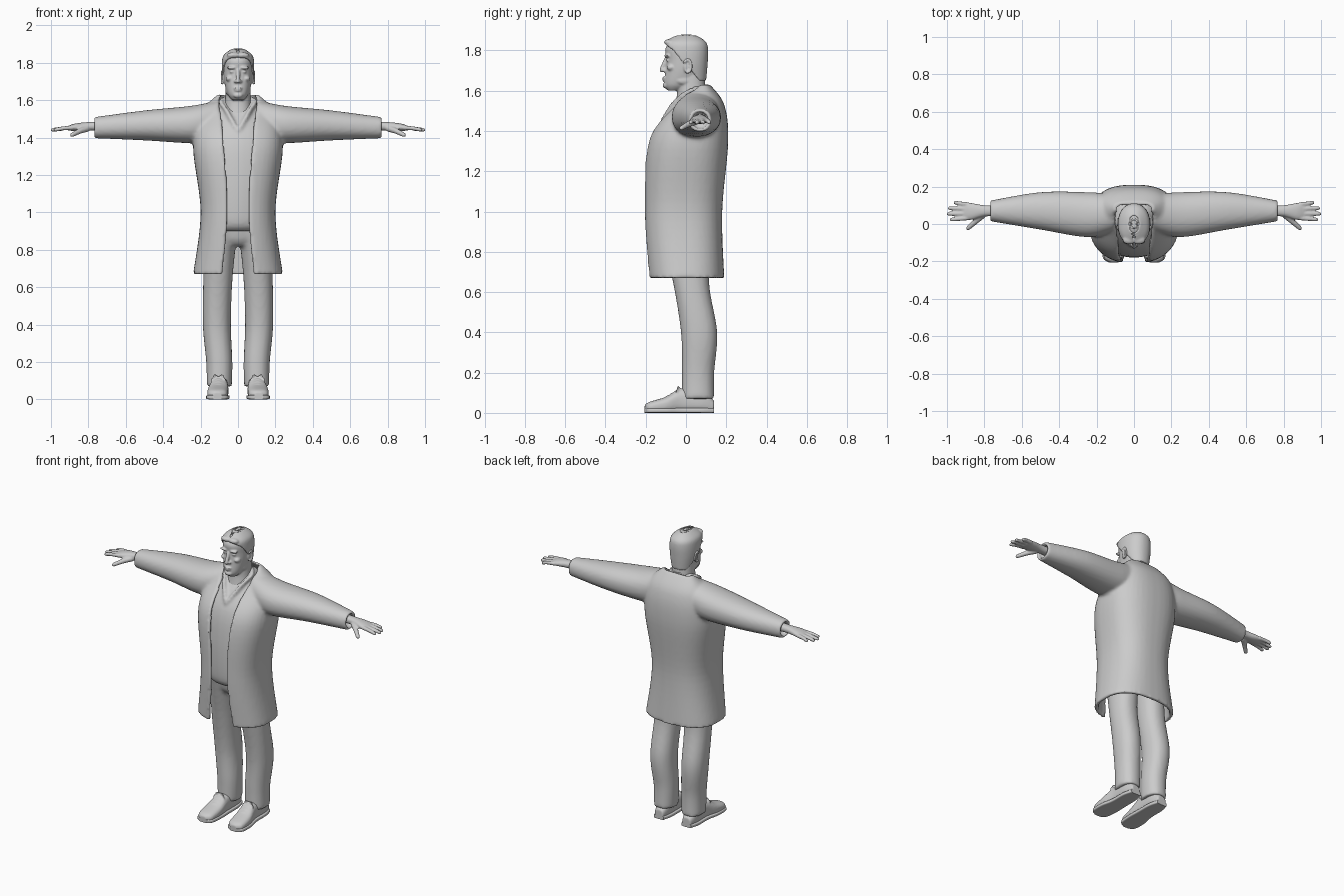
import bpy, bmesh, math
from mathutils import Vector, Matrix

cube = bpy.data.objects.get("Cube")
if cube:
    bpy.data.objects.remove(cube, do_unlink=True)

SIDES = (1, -1)
shade = (.6, .6, .6, 1)
grey = bpy.data.materials.new("plain_grey")
grey.use_nodes = True
grey.diffuse_color = shade
grey.node_tree.nodes["Principled BSDF"].inputs["Base Color"].default_value = shade


def spline(rows, steps=8):
    """Pass a smooth curve through rows of numbers."""
    last = len(rows) - 1
    curve = []
    for index in range(last):
        before, start, end, after = (rows[min(max(index + k, 0), last)] for k in (-1, 0, 1, 2))
        for step in range(steps):
            t = step / steps
            ease = t * t * (3 - 2 * t)
            leave, arrive = t * (1 - t) ** 2 / 2, t * t * (t - 1) / 2
            curve.append([b + (c - b) * ease + (c - a) * leave + (d - b) * arrive
                          for a, b, c, d in zip(before, start, end, after)])
    return curve + [list(rows[-1])]


def loft(bm, rings):
    """Skin closed rings of an even point count and cap both ends."""
    loops = [[bm.verts.new(point) for point in ring] for ring in rings]
    count = len(loops[0])
    for low, high in zip(loops, loops[1:]):
        for i in range(count):
            j = (i + 1) % count
            bm.faces.new((low[i], low[j], high[j], high[i]))
    for loop in (loops[0], loops[-1]):
        for i in range(count // 2 - 1):
            bm.faces.new((loop[i], loop[i + 1], loop[-i - 2], loop[-i - 1]))


def power(value, exponent):
    return math.copysign(abs(value) ** (2 / exponent), value)


def ovals(bm, rows, axis="z", exponent=2.2, side=1, count=32):
    """Loft of ovals: position on the axis, two centres, two radii."""
    rings = []
    for along, centre_u, centre_v, radius_u, radius_v in rows:
        ring = []
        for k in range(count):
            angle = math.tau * (k + .5) / count
            u = centre_u + radius_u * power(math.cos(angle), exponent)
            v = centre_v + radius_v * power(math.sin(angle), exponent)
            x, y, z = {"x": (along, u, v), "y": (u, along, v), "z": (u, v, along)}[axis]
            ring.append((side * x, y, z))
        rings.append(ring)
    loft(bm, rings)


def body(bm, rows):
    """Central loft from rows of height, front, back and half width."""
    ovals(bm, [(z, 0, (front + back) / 2, width, (back - front) / 2)
               for z, front, back, width in spline(rows)])


def wrap(bm, rows, thick, exponent, count=40):
    """Thick shell open at the front; the last value is the opening angle."""
    rings = []
    for z, front, back, width, opening in spline(rows):
        middle, depth = (front + back) / 2, (back - front) / 2
        outer, inner = [], []
        for k in range(count):
            angle = opening + (math.tau - 2 * opening) * k / (count - 1)
            across, ahead = power(math.sin(angle), exponent), power(math.cos(angle), exponent)
            outer.append((width * across, middle - depth * ahead, z))
            inner.append(((width - thick) * across, middle - (depth - thick) * ahead, z))
        rings.append(outer + inner[::-1])
    loft(bm, rings)


def tube(bm, points, start, end, count=12):
    """Tapered tube with rounded ends."""
    path = [Vector(point) for point in spline(points)]
    along = (path[-1] - path[0]).normalized()
    u = along.orthogonal().normalized()
    v = along.cross(u)
    rings = []
    for i, centre in enumerate(path):
        t = i / (len(path) - 1)
        tip = max(0, abs(2 * t - 1) * 5 - 4)
        radius = (start + (end - start) * t) * max(.3, math.sqrt(max(0, 1 - tip * tip)))
        rings.append([centre + radius * (u * math.cos(math.tau * k / count) + v * math.sin(math.tau * k / count))
                      for k in range(count)])
    loft(bm, rings)


def blob(bm, place, size):
    matrix = Matrix.Translation(place) @ Matrix.Diagonal((*size, 1))
    bmesh.ops.create_uvsphere(bm, u_segments=20, v_segments=14, radius=1, matrix=matrix)


def finish(bm, name, voxel=0, mirror=False):
    """Make the object; a voxel size fuses its pieces into one soft surface."""
    bmesh.ops.recalc_face_normals(bm, faces=bm.faces)
    mesh = bpy.data.meshes.new(name)
    bm.to_mesh(mesh)
    bm.free()
    mesh.materials.append(grey)
    part = bpy.data.objects.new(name, mesh)
    bpy.context.scene.collection.objects.link(part)
    for other in bpy.context.selected_objects:
        other.select_set(False)
    part.select_set(True)
    bpy.context.view_layer.objects.active = part
    bpy.ops.object.shade_smooth_by_angle(angle=math.radians(50))
    if mirror:
        part.modifiers.new("mirror", "MIRROR").use_mirror_merge = False
    if voxel:
        fuse = part.modifiers.new("fuse", "REMESH")
        fuse.mode, fuse.voxel_size, fuse.use_smooth_shade = "VOXEL", voxel, True
        soften = part.modifiers.new("soften", "SMOOTH")
        soften.factor, soften.iterations = .5, 3


# Coat: hem, waist, chest, shoulder and collar, with hollow cuffs on the sleeves
bm = bmesh.new()
coat = [(.67, -.19, .19, .24, .09), (1, -.21, .18, .2, .06), (1.35, -.19, .21, .24, .08),
        (1.53, -.06, .19, .2, .1), (1.63, .05, .12, .11, .1)]
wrap(bm, [(z, front, back, width, math.asin((gap / width) ** 1.25)) for z, front, back, width, gap in coat],
     thick=.022, exponent=2.5)
sleeve = spline([(.1, .06, 1.49, .1, .11), (.25, .05, 1.47, .12, .1), (.5, .07, 1.465, .1, .08),
                 (.77, .07, 1.453, .055, .056)])
cuff_end, cuff_y, cuff_z, *cuff_size = sleeve[-1]
hollow = [(x, cuff_y, cuff_z, *[r - .015 for r in cuff_size]) for x in (cuff_end, cuff_end - .04)]
for side in SIDES:
    ovals(bm, sleeve + hollow, "x", side=side)
finish(bm, "coat", voxel=.0105)

# Shirt with a V neckline
bm = bmesh.new()
body(bm, [(.9, -.14, .12, .15), (.96, -.175, .14, .17), (1.2, -.175, .17, .2), (1.4, -.14, .18, .2),
          (1.55, -.04, .14, .13), (1.6, 0, .12, .08)])
for side in SIDES:
    neckline = [(0, -.13, 1.43), (.06, -.06, 1.54), (.09, .02, 1.6), (0, .11, 1.63)]
    tube(bm, [(side * x, y, z) for x, y, z in neckline], .012, .012)
finish(bm, "shirt", voxel=.01)

# Trousers: two legs joined by the hips
bm = bmesh.new()
leg = spline([(.07, .1, .06, .067, .08), (.2, .1, .06, .07, .08), (.4, .113, .065, .075, .09),
              (.65, .107, .025, .078, .09), (.93, .085, 0, .085, .13)])
for side in SIDES:
    ovals(bm, leg, side=side)
body(bm, [(.82, -.08, .1, .1), (.86, -.11, .12, .15), (.96, -.13, .13, .16)])
finish(bm, "trousers", voxel=.012)

# Shoes: upper and sole follow the same outline from heel to toe
shoe = spline([(.14, .1, .03, .06), (.08, .1, .045, .11), (-.02, .1, .047, .12), (-.1, .107, .056, .08),
               (-.18, .11, .05, .055), (-.205, .11, .02, .04)])
bm = bmesh.new()
ovals(bm, [(y, x, height / 2, width, height / 2) for y, x, width, height in shoe], "y", exponent=2.6)
for row in range(4):
    y, z = -.03 - .02 * row, .12 - .012 * row
    for side in SIDES:
        ends = [(.105 + side * reach, y - reach / 3, z - abs(reach) / 2) for reach in (-.03, 0, .03)]
        tube(bm, ends, .005, .005)
for side in SIDES:
    tube(bm, [(.105, -.03, .12), (.105 + side * .02, -.04, .13), (.105 + side * .04, -.05, .1)], .005, .004)
finish(bm, "shoe_uppers", voxel=.006, mirror=True)
bm = bmesh.new()
ovals(bm, [(y, x, .012, width + .006, .012) for y, x, width, height in shoe], "y", exponent=5)
finish(bm, "shoe_soles", mirror=True)

# Hands: palm, four fanned fingers and a thumb
bm = bmesh.new()
ovals(bm, spline([(.72, .07, 1.46, .03, .025), (.8, .07, 1.46, .03, .023), (.87, .067, 1.455, .045, .02),
                  (.91, .067, 1.45, .042, .012)]), "x")
for finger in range(4):
    root, end = .104 - .024 * finger, .116 - .031 * finger
    tip = 1.003 - .012 * (finger - 1.8) ** 2
    tube(bm, [(.88, root, 1.453), (.93, (root + end) / 2, 1.45), (tip, end, 1.44)], .0125, .01)
tube(bm, [(.8, .055, 1.45), (.845, .015, 1.435), (.895, -.03, 1.41)], .019, .011)
finish(bm, "hands", voxel=.0055, mirror=True)

# Head, neck and facial features
bm = bmesh.new()
body(bm, [(1.6, -.09, -.03, .03), (1.63, -.107, .04, .055), (1.69, -.103, .09, .072), (1.75, -.098, .1, .078),
          (1.81, -.102, .1, .077), (1.85, -.07, .08, .06), (1.87, -.03, .04, .03)])
body(bm, [(1.46, -.07, .12, .09), (1.58, -.045, .1, .07), (1.7, -.045, .09, .064)])
tube(bm, [(0, -.095, 1.765), (0, -.11, 1.73), (0, -.122, 1.7)], .01, .012)
central = {"nose tip": ((0, -.12, 1.7), (.012, .012, .01)),
           "upper lip": ((0, -.106, 1.664), (.024, .012, .006)),
           "lower lip": ((0, -.104, 1.652), (.02, .013, .007)),
           "chin": ((0, -.1, 1.626), (.026, .016, .015))}
paired = {"nostril": ((.013, -.108, 1.7), (.009, .012, .008)),
          "brow": ((.034, -.094, 1.773), (.028, .014, .008)),
          "eye": ((.032, -.088, 1.752), (.014, .011, .007)),
          "cheek": ((.046, -.072, 1.715), (.02, .024, .016)),
          "jaw": ((.056, -.01, 1.65), (.012, .04, .02)),
          "ear": ((.078, .006, 1.72), (.008, .019, .03))}
for place, size in central.values():
    blob(bm, place, size)
for side in SIDES:
    for (x, y, z), size in paired.values():
        blob(bm, (side * x, y, z), size)
    turns = [.8 * k - 2.2 for k in range(7)]
    rim = [(side * .086, .008 + .02 * math.cos(turn), 1.722 + .034 * math.sin(turn)) for turn in turns]
    for start, end in zip(rim, rim[1:]):
        tube(bm, [start, end], .0065, .0065)
finish(bm, "head", voxel=.005)

# Short hair, receding from the face towards the nape
bm = bmesh.new()
wrap(bm, [(1.65, -.08, .1, .07, 2.2), (1.73, -.104, .107, .084, 1.5), (1.8, -.114, .11, .086, 1),
          (1.84, -.108, .1, .077, .2), (1.87, -.06, .06, .04, .05), (1.88, -.02, .02, .015, .05)],
     thick=.012, exponent=2.2)
for side in SIDES:
    blob(bm, (side * .025, -.085, 1.84), (.036, .024, .016))
finish(bm, "hair", voxel=.006)
